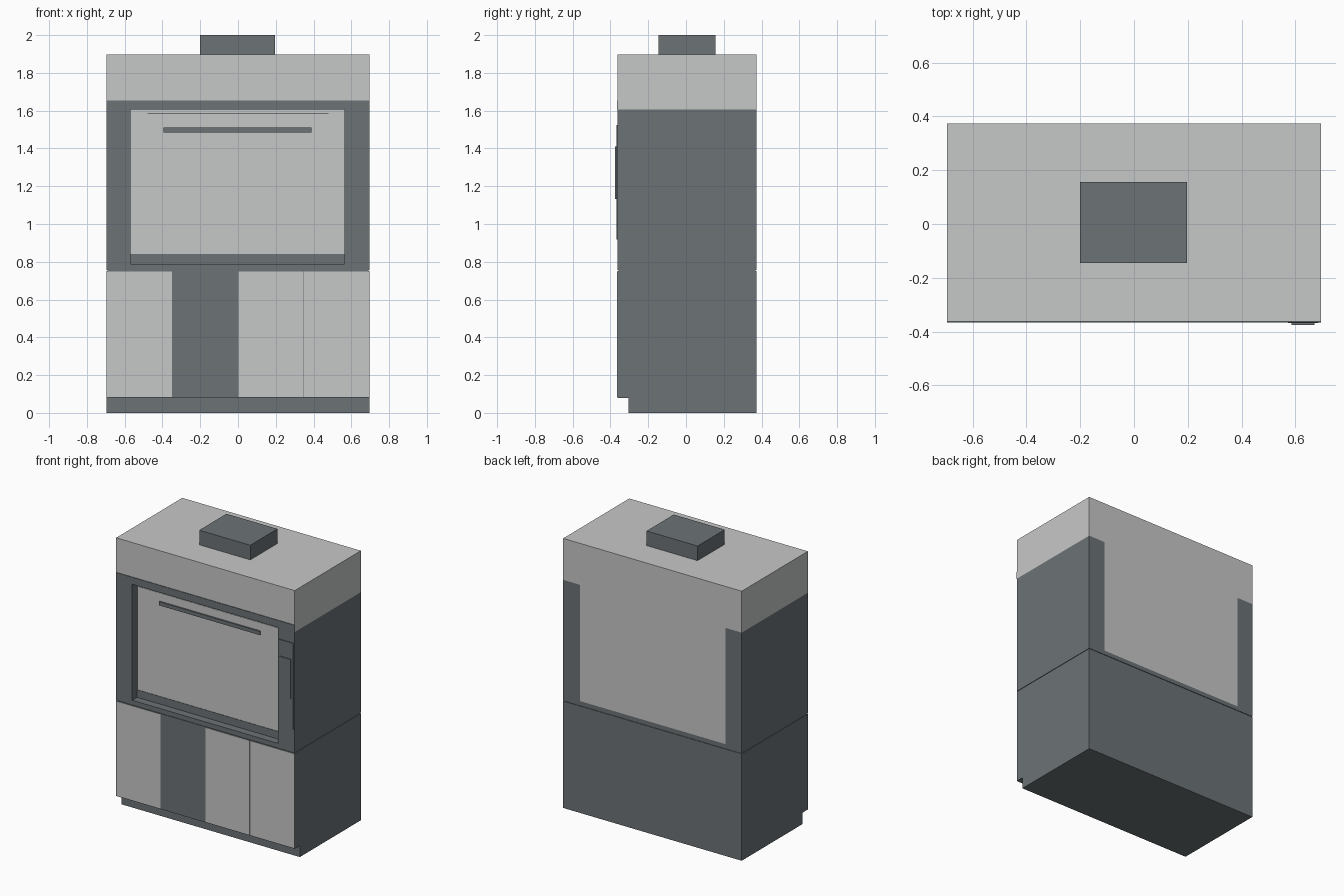
import bpy

if "Cube" in bpy.data.objects:
    bpy.data.objects.remove(bpy.data.objects["Cube"])


def material(name, rgb):
    m = bpy.data.materials.new(name)
    m.diffuse_color = (*rgb, 1)
    m.use_nodes = True
    m.node_tree.nodes["Principled BSDF"].inputs["Base Color"].default_value = m.diffuse_color
    return m


DARK = material("slate grey", (0.150, 0.170, 0.180))
LIGHT = material("pale grey", (0.565, 0.580, 0.570))


def box(name, x, y, z, mat):
    """Axis-aligned box from (min, max) pairs."""
    verts = [(a, b, c) for a in x for b in y for c in z]
    faces = [(0, 1, 3, 2), (4, 6, 7, 5), (0, 4, 5, 1),
             (2, 3, 7, 6), (0, 2, 6, 4), (1, 5, 7, 3)]
    mesh = bpy.data.meshes.new(name)
    mesh.from_pydata(verts, [], faces)
    mesh.materials.append(mat)
    ob = bpy.data.objects.new(name, mesh)
    bpy.context.collection.objects.link(ob)
    return ob


W = 0.695                 # half width
F, B = -0.362, 0.373      # front and back planes
L, R = -0.57, 0.565       # opening between the pillars

# Base cabinet and worktop
box("plinth", (-W, W), (-0.305, B), (0, 0.08), DARK)
box("cabinet", (-W, W), (F, B), (0.08, 0.752), DARK)
box("worktop_gap", (-W + 0.004, W - 0.004), (F + 0.004, B - 0.004), (0.752, 0.757), DARK)
box("worktop", (-W, W), (F, B), (0.757, 0.787), DARK)

# Thin door plates on the cabinet front
door = 2 * W / 4
for i in (0, 2, 3):
    x0 = -W + i * door
    box(f"door_{i + 1}", (x0 + 0.002, x0 + door - 0.002),
        (F - 0.002, F), (0.084, 0.748), LIGHT)

# Side pillars, sash and back panel
box("left_pillar", (-W, L), (F, B), (0.787, 1.605), DARK)
box("right_pillar", (R, W), (F, B), (0.787, 1.605), DARK)
box("back_panel", (L, R), (B - 0.02, B), (0.787, 1.605), LIGHT)
box("sash", (L, R), (-0.305, -0.285), (0.84, 1.567), LIGHT)
box("sash_header", (L, R), (-0.302, -0.285), (1.567, 1.605), LIGHT)
box("header_slot", (-0.48, 0.48), (-0.304, -0.302), (1.582, 1.587), DARK)
box("sill", (L, R), (-0.308, -0.285), (0.787, 0.84), DARK)
box("sash_handle", (-0.395, 0.39), (-0.315, -0.305), (1.484, 1.510), DARK)

# Control panel on the right pillar
box("control_panel", (0.573, 0.686), (F - 0.006, F), (0.917, 1.525), DARK)
box("control_display", (0.585, 0.672), (F - 0.013, F - 0.006), (1.133, 1.41), DARK)

# Hood, front trim and exhaust duct
box("hood", (-W, W), (F, B), (1.605, 1.897), LIGHT)
box("hood_trim", (-W, W), (F - 0.004, F), (1.605, 1.655), DARK)
box("duct_collar", (-0.2, 0.197), (-0.145, 0.157), (1.897, 2.0), DARK)
